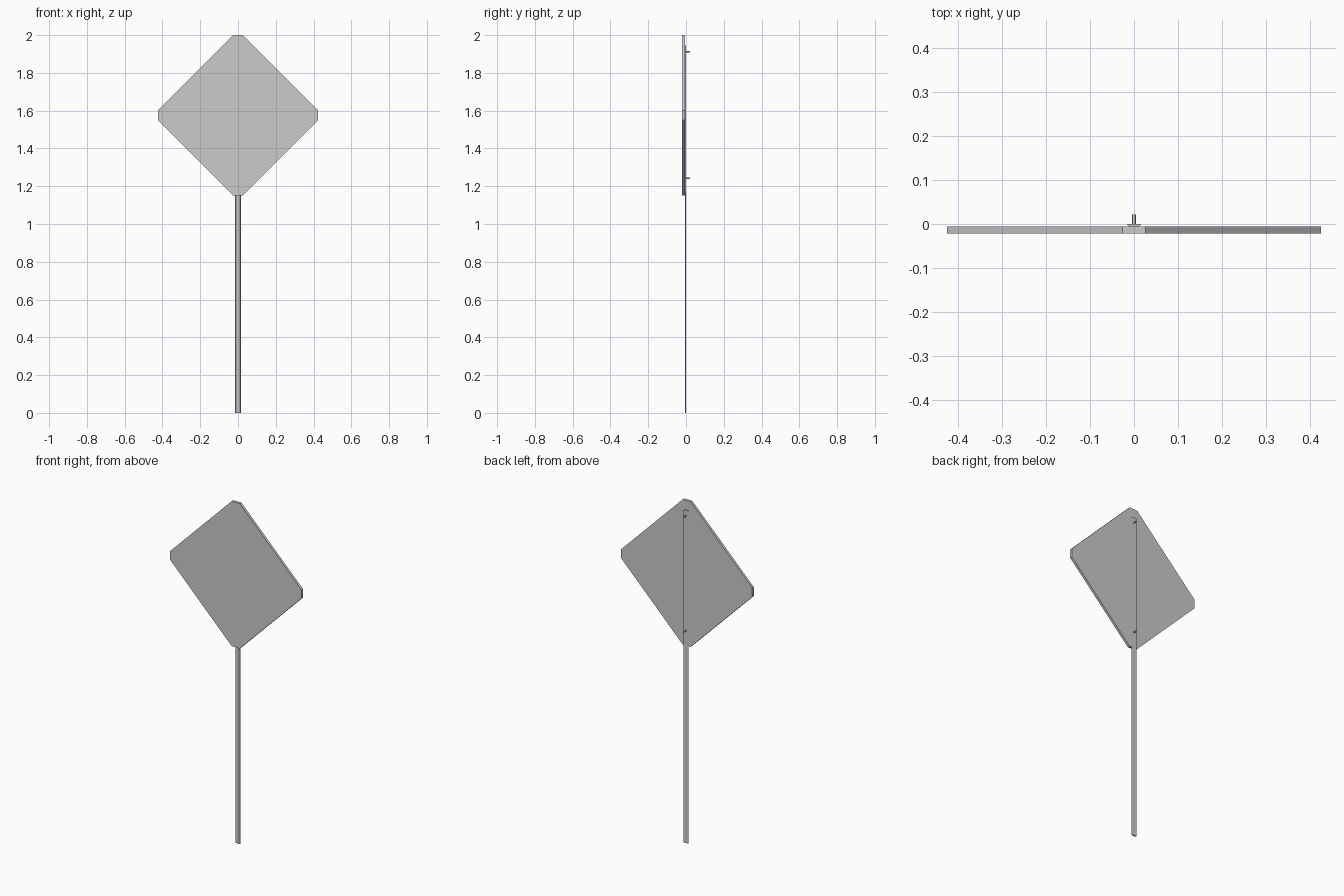
import bpy, math

if "Cube" in bpy.data.objects:
    bpy.data.objects.remove(bpy.data.objects["Cube"])


def prism(name, pts, to3d, a, b):
    """Extrude a closed 2D profile between two depths a and b."""
    n = len(pts)
    verts = [to3d(u, v, a) for u, v in pts] + [to3d(u, v, b) for u, v in pts]
    faces = [tuple(range(n))[::-1], tuple(range(n, 2 * n))]
    faces += [(i, (i + 1) % n, n + (i + 1) % n, n + i) for i in range(n)]
    mesh = bpy.data.meshes.new(name)
    mesh.from_pydata(verts, [], faces)
    obj = bpy.data.objects.new(name, mesh)
    bpy.context.collection.objects.link(obj)
    # consistent outward normals
    bpy.context.view_layer.objects.active = obj
    obj.select_set(True)
    bpy.ops.object.mode_set(mode='EDIT')
    bpy.ops.mesh.select_all(action='SELECT')
    bpy.ops.mesh.normals_make_consistent(inside=False)
    bpy.ops.object.mode_set(mode='OBJECT')
    obj.select_set(False)
    return obj


# Diamond sign plate with clipped corners
R, C, ZC = 0.424, 0.026, 1.576
diamond = [(C, R), (R, C), (R, -C), (C, -R), (-C, -R), (-R, -C), (-R, C), (-C, R)]
prism("sign_plate", diamond, lambda u, v, d: (u, d, ZC + v), -0.021, -0.006)

# Shallow trapezoid post, wide side to the back
post = [(-0.017, 0.0), (0.017, 0.0), (0.011, -0.006), (-0.011, -0.006)]
prism("post", post, lambda u, v, d: (u, v, d), 0.0, 1.945)

# Bolts through the post into the plate
for i, z in enumerate((1.242, 1.913)):
    bpy.ops.mesh.primitive_cylinder_add(vertices=12, radius=0.004, depth=0.035,
                                        location=(0, 0.0035, z),
                                        rotation=(math.pi / 2, 0, 0))
    bolt = bpy.context.object
    bolt.name = "bolt_lower" if i == 0 else "bolt_upper"
    bpy.ops.object.shade_smooth_by_angle(angle=math.radians(35))
